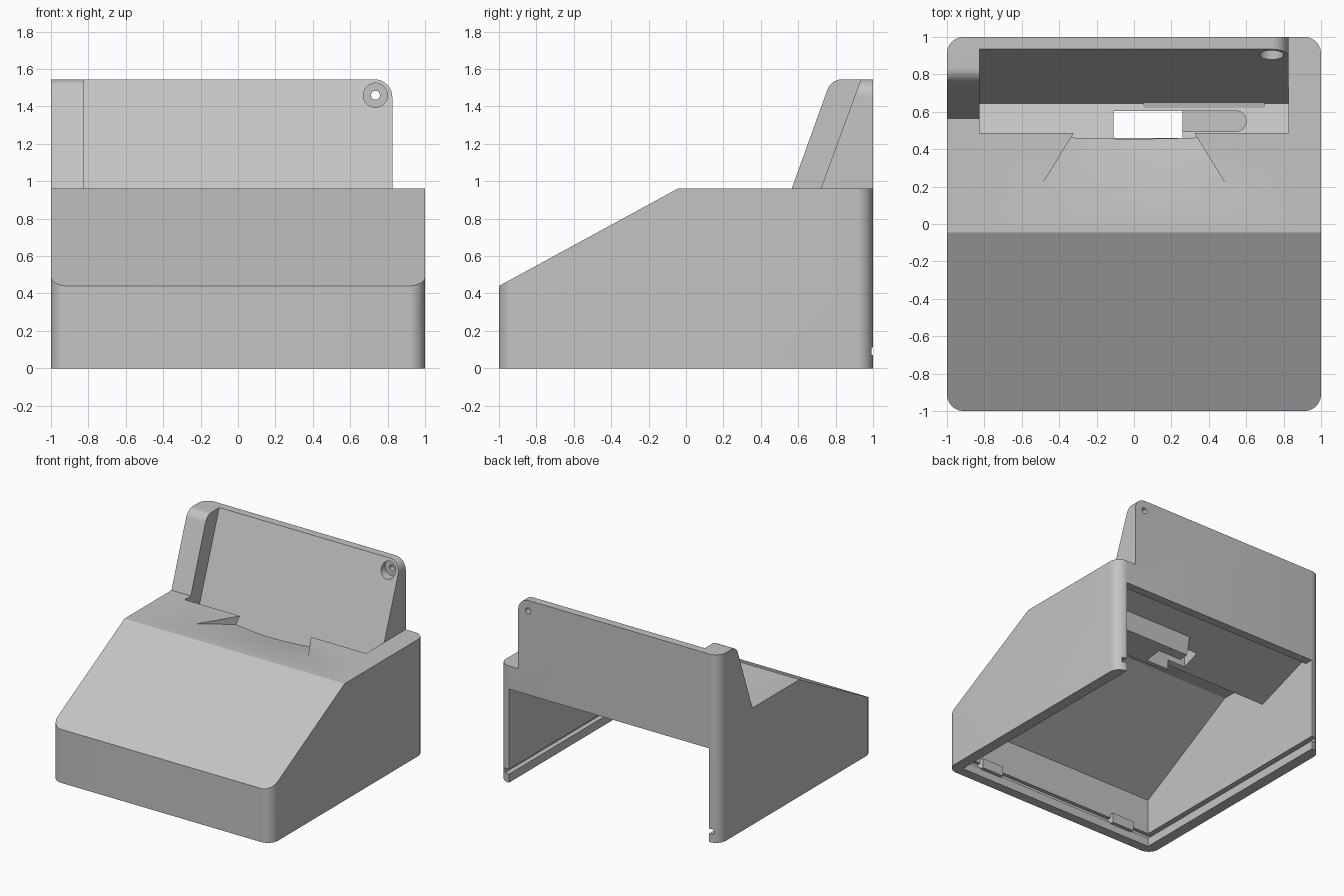
import bpy, bmesh, math
from mathutils import Vector

if "Cube" in bpy.data.objects:
    bpy.data.objects.remove(bpy.data.objects["Cube"])

grey = bpy.data.materials.new("light_grey")
grey.diffuse_color = (0.55, 0.55, 0.55, 1)
grey.use_nodes = True
grey.node_tree.nodes["Principled BSDF"].inputs["Base Color"].default_value = grey.diffuse_color


def make(name, bm):
    bmesh.ops.recalc_face_normals(bm, faces=bm.faces[:])
    me = bpy.data.meshes.new(name)
    bm.to_mesh(me)
    bm.free()
    me.materials.append(grey)
    ob = bpy.data.objects.new(name, me)
    bpy.context.collection.objects.link(ob)
    return ob


def prism(name, pts, axis, lo, hi):
    """Extrude a 2D outline along x (pts = y,z), y (pts = x,z) or z (pts = x,y)."""
    def place(p, d):
        return {"x": (d, p[0], p[1]), "y": (p[0], d, p[1]), "z": (p[0], p[1], d)}[axis]
    bm = bmesh.new()
    a = [bm.verts.new(place(p, lo)) for p in pts]
    b = [bm.verts.new(place(p, hi)) for p in pts]
    bm.faces.new(a)
    bm.faces.new(b)
    n = len(pts)
    for i in range(n):
        bm.faces.new((a[i], a[(i + 1) % n], b[(i + 1) % n], b[i]))
    return make(name, bm)


def box(name, x, y, z):
    return prism(name, [(x[0], y[0]), (x[1], y[0]), (x[1], y[1]), (x[0], y[1])], "z", *z)


def fillet(a, p, b, r, n=10):
    """Arc points that round corner p between neighbours a and b."""
    a, p, b = Vector(a), Vector(p), Vector(b)
    u, v = (a - p).normalized(), (b - p).normalized()
    half = u.angle(v) / 2
    c = p + (u + v).normalized() * r / math.sin(half)
    s = p + u * r / math.tan(half) - c
    e = p + v * r / math.tan(half) - c
    t = s.angle(e)
    return [tuple(c + (s * math.sin(t * (1 - i / n)) + e * math.sin(t * i / n)) / math.sin(t))
            for i in range(n + 1)]


def disc(x, z, r, n=32):
    return [(x + r * math.cos(2 * math.pi * i / n), z + r * math.sin(2 * math.pi * i / n))
            for i in range(n)]


def combine(ob, tool, op="DIFFERENCE"):
    m = ob.modifiers.new(op, "BOOLEAN")
    m.operation, m.solver, m.object = op, "EXACT", tool
    bpy.context.view_layer.objects.active = ob
    bpy.ops.object.modifier_apply(modifier=m.name)
    bpy.data.objects.remove(tool)


# Rounded column, trimmed to the side outline with the tall back
sq = [(-1, -1), (1, -1), (1, 1), (-1, 1)]
plan = []
for i in range(4):
    plan += fillet(sq[i - 1], sq[i], sq[(i + 1) % 4], 0.09)
body = prism("dock_body", plan, "z", 0, 1.545)
side = [(-1.2, -0.2), (-1.2, 0.331), (-0.045, 0.96), (0.565, 0.96)]
side += fillet((0.565, 0.96), (0.776, 1.545), (1.2, 1.545), 0.085)
side += [(1.2, 1.545), (1.2, -0.2)]
combine(body, prism("side_outline", side, "x", -1.2, 1.2), "INTERSECT")

# Step down at the right of the back plate, and its rounded corner
combine(body, box("right_step", (0.825, 1.2), (0.3, 1.2), (0.96, 1.8)))
corner = fillet((0.825, 1), (0.825, 1.545), (0, 1.545), 0.095)
combine(body, prism("plate_corner", corner + [(0.7, 1.6), (0.9, 1.6), (0.9, 1.45)], "y", 0.4, 1.2))

# Leaning device recess
recess = [(0.438, 0.83), (0.645, 0.755), (0.955, 1.6), (0.721, 1.6)]
combine(body, prism("recess", recess, "x", -0.825, 0.825))

# Hollow inside, open below and at the back
cavity = [(-0.92, -0.1), (-0.92, 0.40), (-0.02, 0.89), (0.36, 0.89), (0.42, 0.64),
          (0.93, 0.82), (0.93, 0.77), (1.1, 0.77), (1.1, -0.1)]
combine(body, prism("cavity", cavity, "x", -0.91, 0.91))

# Groove for a sliding bottom cover
combine(body, box("cover_groove", (-0.95, 0.95), (-0.95, 1.1), (0.07, 0.11)))

# Cable channel boss under the recess, and front clips
boss = [(0.43, 0.57), (0.68, 0.6), (0.72, 0.78), (0.6, 0.76), (0.43, 0.7)]
combine(body, prism("channel_boss", boss, "x", 0.05, 0.7), "UNION")
for x in (-0.64, 0.64):
    combine(body, box("cover_clip", (x - 0.1, x + 0.1), (-0.96, -0.89), (0.06, 0.14)), "UNION")

# Connector opening and rounded cable slot in the recess floor
combine(body, box("connector_opening", (-0.11, 0.26), (0.46, 0.605), (0.4, 0.9)))
slot = [(0.2, 0.495), (0.2, 0.605)]
slot += [(0.545 + 0.055 * math.sin(t), 0.55 + 0.055 * math.cos(t))
         for t in [math.pi * i / 12 for i in range(13)]]
combine(body, prism("cable_slot", slot, "z", 0.64, 0.86))

# Fan-shaped conical finger scoop in front of the recess
bm = bmesh.new()
rows = []
for i in range(25):
    t = math.radians(-31.5 + 63 * i / 24)
    ring = []
    for r, top in ((0.45, 0), (0.98, 0), (0.98, 1), (0.45, 1)):
        z = 1.1 if top else 0.96 - (0.963 - r) * 0.206
        ring.append(bm.verts.new((r * math.sin(t), 1.013 - r * math.cos(t), z)))
    rows.append(ring)
for a, b in zip(rows, rows[1:]):
    for k in range(4):
        bm.faces.new((a[k], a[(k + 1) % 4], b[(k + 1) % 4], b[k]))
bm.faces.new(rows[0])
bm.faces.new(rows[-1])
combine(body, make("finger_scoop", bm))

# Counterbored screw hole in the back plate
combine(body, prism("counterbore", disc(0.735, 1.46, 0.065), "y", 0.7, 0.95))
combine(body, prism("screw_hole", disc(0.735, 1.46, 0.024), "y", 0.7, 1.1))

# Smooth the rounded corners, keep the hard edges
for o in bpy.context.selected_objects:
    o.select_set(False)
body.select_set(True)
bpy.context.view_layer.objects.active = body
bpy.ops.object.shade_smooth_by_angle(angle=math.radians(25))
